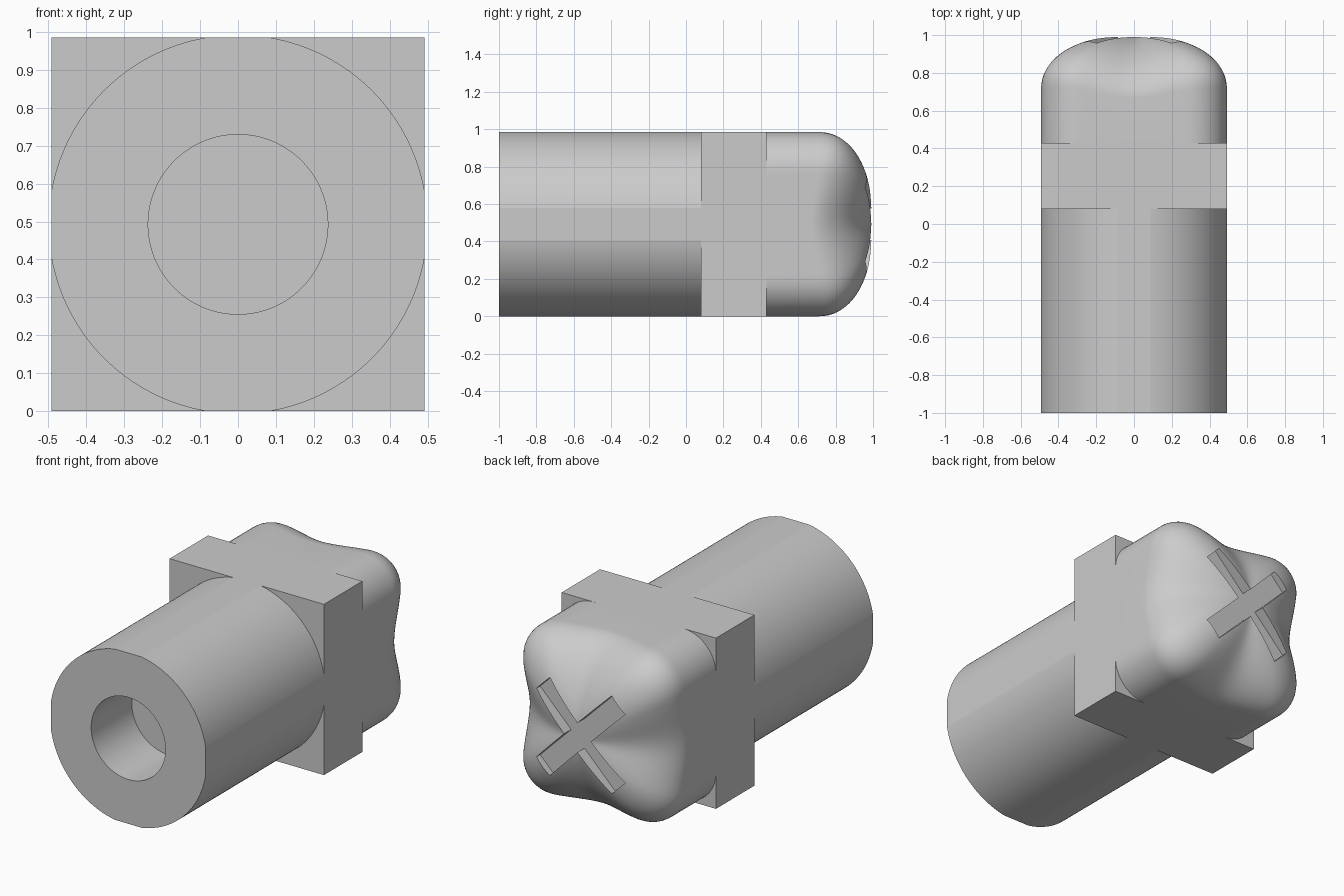
import bpy, bmesh, math

cube = bpy.data.objects.get("Cube")
if cube:
    bpy.data.objects.remove(cube, do_unlink=True)

HALF = 0.4925      # half width of the square stock
BODY_R = 0.5       # shaft radius, slightly wider than the stock
HOLE_R = 0.237
TAU = 2 * math.pi

grey = bpy.data.materials.new("plain_grey")
grey.use_nodes = True
grey.diffuse_color = (0.6, 0.6, 0.6, 1)
grey.node_tree.nodes["Principled BSDF"].inputs["Base Color"].default_value = (0.6, 0.6, 0.6, 1)


def make_object(name, bm, smooth_angle=None):
    bmesh.ops.recalc_face_normals(bm, faces=bm.faces)
    mesh = bpy.data.meshes.new(name)
    bm.to_mesh(mesh)
    bm.free()
    mesh.materials.append(grey)
    obj = bpy.data.objects.new(name, mesh)
    bpy.context.collection.objects.link(obj)
    if smooth_angle:
        smooth(obj, smooth_angle)
    return obj


def smooth(obj, degrees):
    bpy.ops.object.select_all(action='DESELECT')
    obj.select_set(True)
    bpy.context.view_layer.objects.active = obj
    bpy.ops.object.shade_smooth_by_angle(angle=math.radians(degrees))


def loft(rings):
    """Skin a list of equal-length point rings and cap both ends."""
    bm = bmesh.new()
    loops = [[bm.verts.new(p) for p in ring] for ring in rings]
    n = len(loops[0])
    for a, b in zip(loops, loops[1:]):
        for i in range(n):
            j = (i + 1) % n
            bm.faces.new((a[i], a[j], b[j], b[i]))
    bm.faces.new(loops[0])
    bm.faces.new(loops[-1])
    return bm


def polar(angle, r, y):
    return (r * math.cos(angle), y, HALF + r * math.sin(angle))


def box(bm, x, y0, y1, z, turn=0):
    """Box of half sizes x and z about the long axis, turned by an angle."""
    def corner(u, y, w):
        c, s = math.cos(turn), math.sin(turn)
        return bm.verts.new((u * c - w * s, y, HALF + u * s + w * c))
    outline = ((-x, -z), (x, -z), (x, z), (-x, z))
    a = [corner(u, y0, w) for u, w in outline]
    b = [corner(u, y1, w) for u, w in outline]
    for i in range(4):
        j = (i + 1) % 4
        bm.faces.new((a[i], a[j], b[j], b[i]))
    bm.faces.new(a)
    bm.faces.new(b)


# Shaft: round bar with four narrow flats and a blind hole in the front
flat = math.acos(HALF / BODY_R)
angles = []
for quarter in range(4):
    start = quarter * math.pi / 2
    angles += [start - flat + 2 * flat * i / 8 for i in range(8)]
    angles += [start + flat + (math.pi / 2 - 2 * flat) * i / 32 for i in range(32)]


def shaft_radius(t):
    return min(BODY_R, HALF / max(abs(math.cos(t)), abs(math.sin(t))))


shaft_rings = [[polar(t, HOLE_R, y) for t in angles] for y in (-0.63, -1)]
shaft_rings += [[polar(t, shaft_radius(t), y) for t in angles] for y in (-1, 0.08)]
make_object("shaft", loft(shaft_rings), 5)

# Square collar
bm = bmesh.new()
box(bm, HALF, 0.08, 0.43, HALF)
make_object("collar", bm)

# Head: rounded square that closes in a dome, fuller towards its corners
CORNER_R = 0.2075
INNER = HALF - CORNER_R


def head_radius(t):
    u, v = sorted((abs(math.cos(t)), abs(math.sin(t))), reverse=True)
    if HALF * v / u <= INNER:
        return HALF / u
    b = INNER * (u + v)
    return b + math.sqrt(b * b - 2 * INNER ** 2 + CORNER_R ** 2)


def dome_point(t, phi):
    lobes = math.cos(4 * t)
    power = 2 / (2.03 - 0.27 * lobes)
    base = 0.695 - 0.025 * lobes
    return polar(t, head_radius(t) * math.cos(phi) ** power,
                 base + (1 - base) * math.sin(phi) ** power)


turns = [TAU * i / 128 for i in range(128)]
head_rings = [[polar(t, head_radius(t), 0.43) for t in turns]]
head_rings += [[dome_point(t, math.radians(88) * i / 28) for t in turns] for i in range(29)]
head = make_object("head", loft(head_rings))

# Diagonal cross slot cut into the dome
for i, turn in enumerate((math.pi / 4, -math.pi / 4)):
    bm = bmesh.new()
    box(bm, 0.34, 0.925, 1.1, 0.06, turn)
    cutter = make_object("slot_cutter_%d" % (i + 1), bm)
    cut = head.modifiers.new("slot", 'BOOLEAN')
    cut.operation = 'DIFFERENCE'
    cut.solver = 'EXACT'
    cut.object = cutter
    bpy.context.view_layer.objects.active = head
    bpy.ops.object.modifier_apply(modifier=cut.name)
    bpy.data.objects.remove(cutter, do_unlink=True)
smooth(head, 25)
